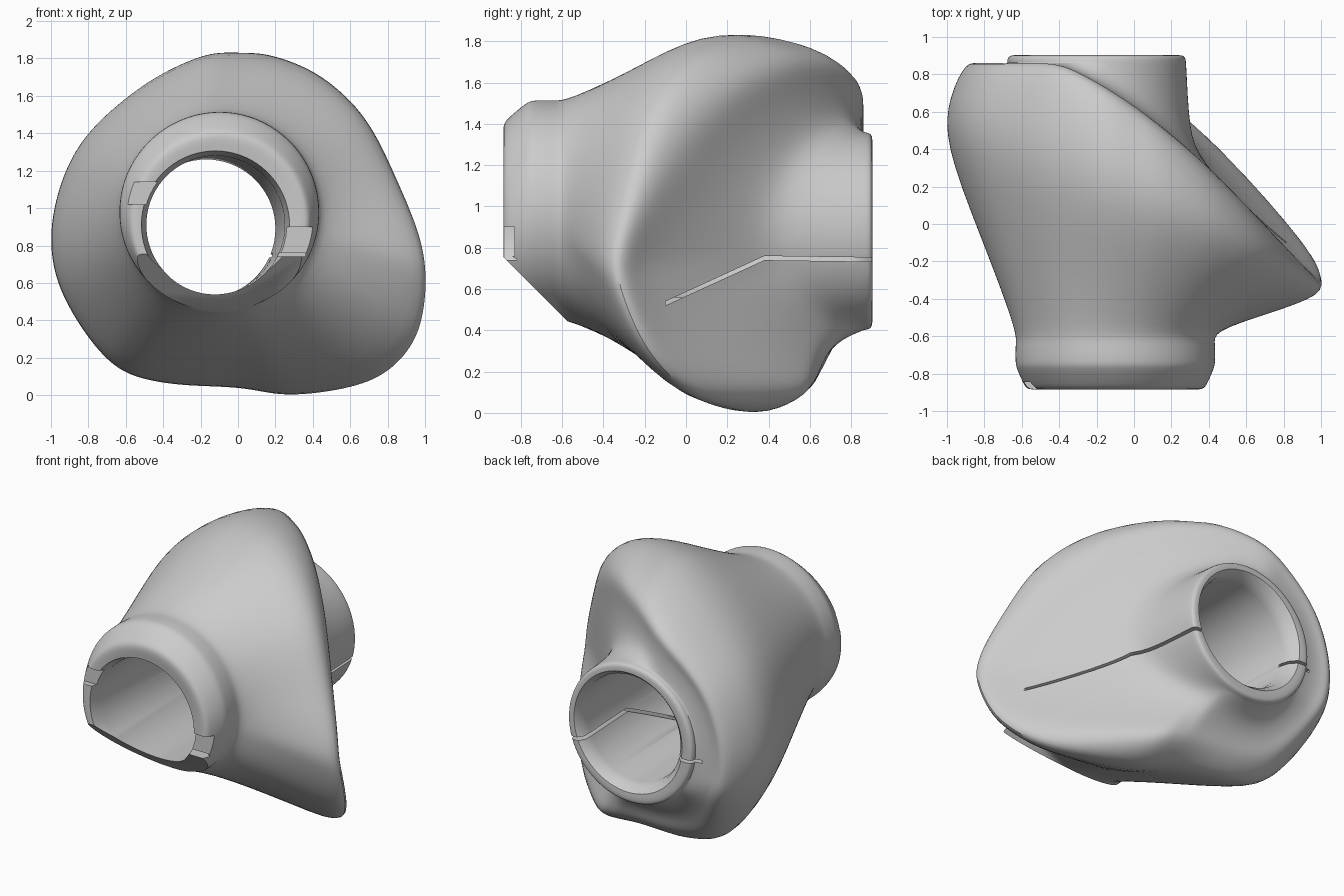
import bpy, bmesh, math
from mathutils import Vector, Matrix

if "Cube" in bpy.data.objects:
    bpy.data.objects.remove(bpy.data.objects["Cube"])


def new_object(name, bm):
    bmesh.ops.recalc_face_normals(bm, faces=bm.faces[:])
    me = bpy.data.meshes.new(name)
    bm.to_mesh(me)
    bm.free()
    ob = bpy.data.objects.new(name, me)
    bpy.context.collection.objects.link(ob)
    return ob


def loft(name, loops):
    """Skin a list of equal-length closed loops and cap both ends."""
    bm = bmesh.new()
    rings = [[bm.verts.new(p) for p in loop] for loop in loops]
    n = len(rings[0])
    for a, b in zip(rings, rings[1:]):
        for i in range(n):
            j = (i + 1) % n
            bm.faces.new((a[i], a[j], b[j], b[i]))
    for ring in (rings[0], rings[-1]):
        bm.faces.new(ring)
    return new_object(name, bm)


def circle(cx, y, cz, r, n=72):
    return [(cx + r * math.cos(2 * math.pi * i / n), y,
             cz + r * math.sin(2 * math.pi * i / n)) for i in range(n)]


def box(name, lo, hi):
    bm = bmesh.new()
    bmesh.ops.create_cube(bm, size=1)
    for v in bm.verts:
        v.co = Vector([l + (c + 0.5) * (h - l) for c, l, h in zip(v.co, lo, hi)])
    return new_object(name, bm)


def activate(ob):
    bpy.ops.object.select_all(action='DESELECT')
    ob.select_set(True)
    bpy.context.view_layer.objects.active = ob


def boolean(ob, tool, op='DIFFERENCE'):
    m = ob.modifiers.new("bool", 'BOOLEAN')
    m.operation, m.object, m.solver = op, tool, 'EXACT'
    activate(ob)
    bpy.ops.object.modifier_apply(modifier=m.name)
    bpy.data.objects.remove(tool)


# Flared rim outline seen from the front (x, z)
OUT = [(0, 1.83), (-.2, 1.81), (-.5, 1.66), (-.8, 1.4), (-.95, 1.12), (-1, .8),
       (-.92, .5), (-.68, .17), (-.4, .065), (0, .04), (.3, 0), (.7, .07),
       (.92, .25), (1, .5), (.985, .8), (.85, 1.15), (.68, 1.48), (.45, 1.7), (.2, 1.81)]
CENTRE = Vector((-.05, .93))
outline = []
for i in range(len(OUT)):
    p = [Vector(OUT[(i + k) % len(OUT)]) for k in (-1, 0, 1, 2)]
    for t in (0, 1 / 3, 2 / 3):
        q = 0.5 * (2 * p[1] + (p[2] - p[0]) * t
                   + (2 * p[0] - 5 * p[1] + 4 * p[2] - p[3]) * t * t
                   + (3 * p[1] - p[0] - 3 * p[2] + p[3]) * t ** 3)
        outline.append(CENTRE + (q - CENTRE) * 1.022)   # offsets smoothing shrinkage


def low(z):
    return max(0, 1 - max(z, 0) / .7)


def y_limit(z):
    return .61 + .27 * min(1, max(0, (z - .1) / .5))


def front_y(x, z):
    return min(.12 - .33 * x - .16 * max(0, x) ** 2 + .22 * low(z), .44)


def back_y(x, z):
    return min(.65 - .7 * x - .32 * x * x + .2 * low(z), y_limit(z))


def scaled(s):
    return [CENTRE + (p - CENTRE) * s for p in outline]


def ring(y, r, cx, cz):
    """Circle whose points follow the directions of the outline points."""
    pts = []
    for p in outline:
        d = (p - Vector((cx, cz))).normalized() * r
        x, z = cx + d.x, cz + d.y
        pts.append(Vector((x, y(x, z) if callable(y) else y, z)))
    return pts


# One skin: front collar, flare, slanted rim, rear plate blending into the rear tube
root = ring(-.58, .525, -.1, .985)
rim = [Vector((p.x, front_y(*p), p.y)) for p in outline]
mid = [a.lerp(b, .5) for a, b in zip(root, rim)]
rear = [Vector((p.x, back_y(*p), p.y)) for p in scaled(.87)]
edge = [Vector((p.x, a.y * .45 + b.y * .55, p.y)) for p, a, b in zip(scaled(.97), rim, rear)]
foot = ring(lambda x, z: min(back_y(x, z) - .02, .85), .54, -.19, .88)
plate = [a.lerp(b, .4) - Vector((0, .02, 0)) for a, b in zip(rear, foot)]
collars = [(-.86, .3, .92), (-.885, .42, .93), (-.885, .47, .93), (-.86, .49, .94),
           (-.77, .53, .975), (-.74, .535, .98), (-.64, .535, .98)]
body = loft("clamp_body",
            [ring(y, r, -.1, cz) for y, r, cz in collars] + [root, mid, rim, edge, rear, plate, foot]
            + [ring(lambda x, z: min(back_y(x, z) + .08, .86), .485, -.19, .88),
               ring(.865, .48, -.2, .88), ring(.895, .475, -.2, .88), ring(.905, .45, -.2, .88),
               ring(.9, .38, -.2, .88), ring(.88, .3, -.2, .88)])
sub = body.modifiers.new("smooth", 'SUBSURF')
sub.levels = 2
activate(body)
bpy.ops.object.modifier_apply(modifier=sub.name)

# Bore running front to back, widening at both lips
bore = loft("bore", [circle(-.12, -1.1, .91, .42), circle(-.12, -.87, .91, .395),
                     circle(-.12, -.8, .91, .37), circle(-.17, .8, .89, .37),
                     circle(-.18, .86, .89, .38), circle(-.19, .91, .89, .42),
                     circle(-.19, 1.1, .89, .44)])
boolean(body, bore)

# Slanted cut under the front collar
cut = box("collar_cut", (-1, -1, -1), (1, 1, 1))
cut.data.transform(Matrix.Translation((0, -.73 - .707, .6 - .707))
                   @ Matrix.Rotation(math.radians(45), 4, 'X'))
boolean(body, cut)

# Bent clamp slit on the right side
path = [(-.1, .53), (.38, .75), (1.1, .74)]
prof = [(y, z - .01) for y, z in path] + [(y, z + .01) for y, z in reversed(path)]
boolean(body, loft("slit", [[(x, y, z) for y, z in prof] for x in (0, 1.3)]))

# Short splits in the rear lip and the front collar
for lo, hi in (((-.72, .78, .8), (-.45, 1.1, .82)),
               ((.15, -1.1, .74), (.36, -.78, .76)),
               ((.15, -1.1, .76), (.6, -.83, .9)),
               ((-.8, -1.1, 1.02), (-.42, -.845, 1.14))):
    boolean(body, box("split", lo, hi))

activate(body)
bpy.ops.object.shade_smooth_by_angle(angle=math.radians(35))
